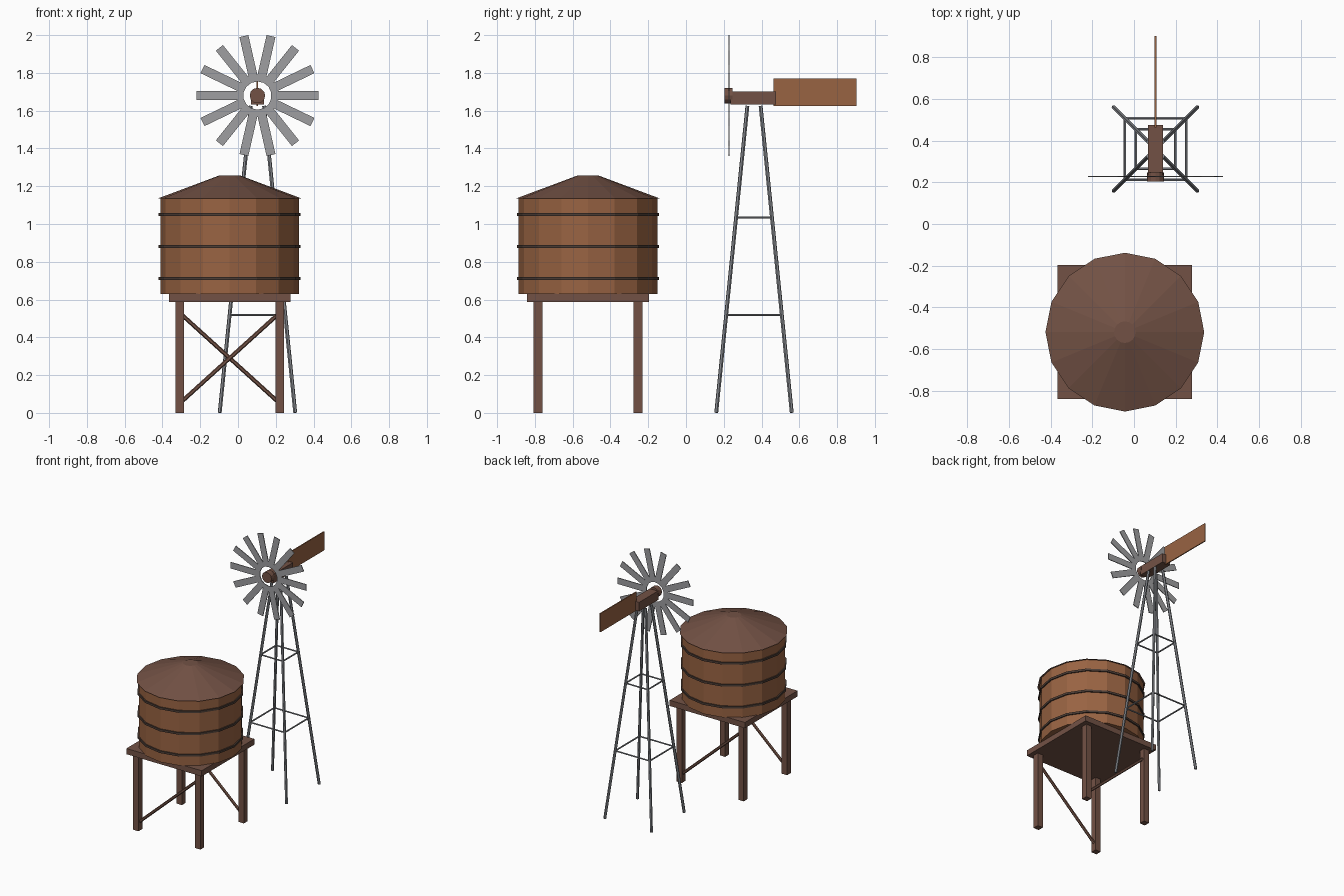
import bpy, bmesh, math
from mathutils import Vector, Matrix

if "Cube" in bpy.data.objects:
    bpy.data.objects.remove(bpy.data.objects["Cube"])


def material(name, srgb):
    m = bpy.data.materials.new(name)
    m.use_nodes = True
    col = [((c + 0.055) / 1.055) ** 2.4 for c in srgb] + [1]
    m.diffuse_color = col
    m.node_tree.nodes["Principled BSDF"].inputs["Base Color"].default_value = col
    return m


PLANK = material("warm_plank", (0.60, 0.39, 0.26))
TIMBER = material("dark_timber", (0.45, 0.32, 0.27))
BAND = material("band_iron", (0.30, 0.24, 0.21))
STEEL = material("grey_steel", (0.62, 0.62, 0.63))
FRAME = material("frame_steel", (0.53, 0.54, 0.56))


def finish(name, bm, mat):
    bmesh.ops.recalc_face_normals(bm, faces=bm.faces)
    me = bpy.data.meshes.new(name)
    bm.to_mesh(me)
    bm.free()
    me.materials.append(mat)
    ob = bpy.data.objects.new(name, me)
    bpy.context.collection.objects.link(ob)
    return ob


def box(name, centre, size, mat):
    bm = bmesh.new()
    bmesh.ops.create_cube(bm, size=1, matrix=Matrix.Translation(centre) @ Matrix.Diagonal((*size, 1)))
    return finish(name, bm, mat)


def rod(name, a, b, radius, mat, sides=6):
    a, b = Vector(a), Vector(b)
    d = b - a
    bm = bmesh.new()
    bmesh.ops.create_cone(bm, cap_ends=True, segments=sides, radius1=radius, radius2=radius, depth=d.length,
                          matrix=Matrix.Translation((a + b) / 2) @ d.to_track_quat('Z', 'Y').to_matrix().to_4x4())
    return finish(name, bm, mat)


def drum(name, x, y, z0, z1, r0, r1, mat, sides=16):
    bm = bmesh.new()
    bmesh.ops.create_cone(bm, cap_ends=True, segments=sides, radius1=r0, radius2=r1, depth=z1 - z0,
                          matrix=Matrix.Translation((x, y, (z0 + z1) / 2)))
    return finish(name, bm, mat)


# Water tank with iron bands and a low roof
TX, TY = -0.044, -0.519
drum("tank_wall", TX, TY, 0.63, 1.135, 0.367, 0.367, PLANK)
drum("tank_roof", TX, TY, 1.135, 1.258, 0.381, 0.052, TIMBER)
for i, z in enumerate((0.712, 0.88, 1.05)):
    drum(f"tank_band_{i}", TX, TY, z - 0.008, z + 0.008, 0.376, 0.376, BAND)

# Timber stand
box("platform", (TX, TY, 0.61), (0.644, 0.644, 0.044), TIMBER)
LEG = 0.265
for sx in (-1, 1):
    for sy in (-1, 1):
        box("stand_leg", (TX + sx * LEG, TY + sy * LEG, 0.295), (0.046, 0.046, 0.59), TIMBER)
for s in (-1, 1):
    rod("stand_brace", (TX + s * LEG, TY + s * -s * s * -LEG, 0.05),
        (TX - s * LEG, TY + s * LEG, 0.53), 0.011, TIMBER)

# Tapering lattice tower
WX, WY, TOP = 0.103, 0.36, 1.625
CORNERS = ((-1, -1), (1, -1), (1, 1), (-1, 1))


def corner(c, z):
    h = 0.2 - 0.165 * z / TOP
    return (WX + c[0] * h, WY + c[1] * h, z)


for c in CORNERS:
    rod("tower_leg", corner(c, 0.001), corner(c, TOP), 0.0105, FRAME)
for z in (0.518, 1.035):
    for i, c in enumerate(CORNERS):
        rod("tower_rung", corner(c, z), corner(CORNERS[(i + 1) % 4], z), 0.006, FRAME)

# Gearbox, hub and tail vane
HZ = 1.68
box("gearbox", (WX, 0.356, 1.667), (0.07, 0.24, 0.07), TIMBER)
rod("hub", (WX, 0.204, HZ), (WX, 0.247, HZ), 0.041, TIMBER, 12)
box("tail_vane", (WX, 0.682, 1.698), (0.008, 0.44, 0.144), PLANK)

# Wheel of flat blades
BLADES = 14
bm = bmesh.new()
for i in range(BLADES):
    turn = Matrix.Rotation(math.tau * i / BLADES, 4, 'Y')
    bmesh.ops.create_cube(bm, size=1, matrix=Matrix.Translation((WX, 0.228, HZ)) @ turn
                          @ Matrix.Translation((0.198, 0, 0)) @ Matrix.Diagonal((0.25, 0.006, 0.048, 1)))
finish("wheel_blades", bm, STEEL)
